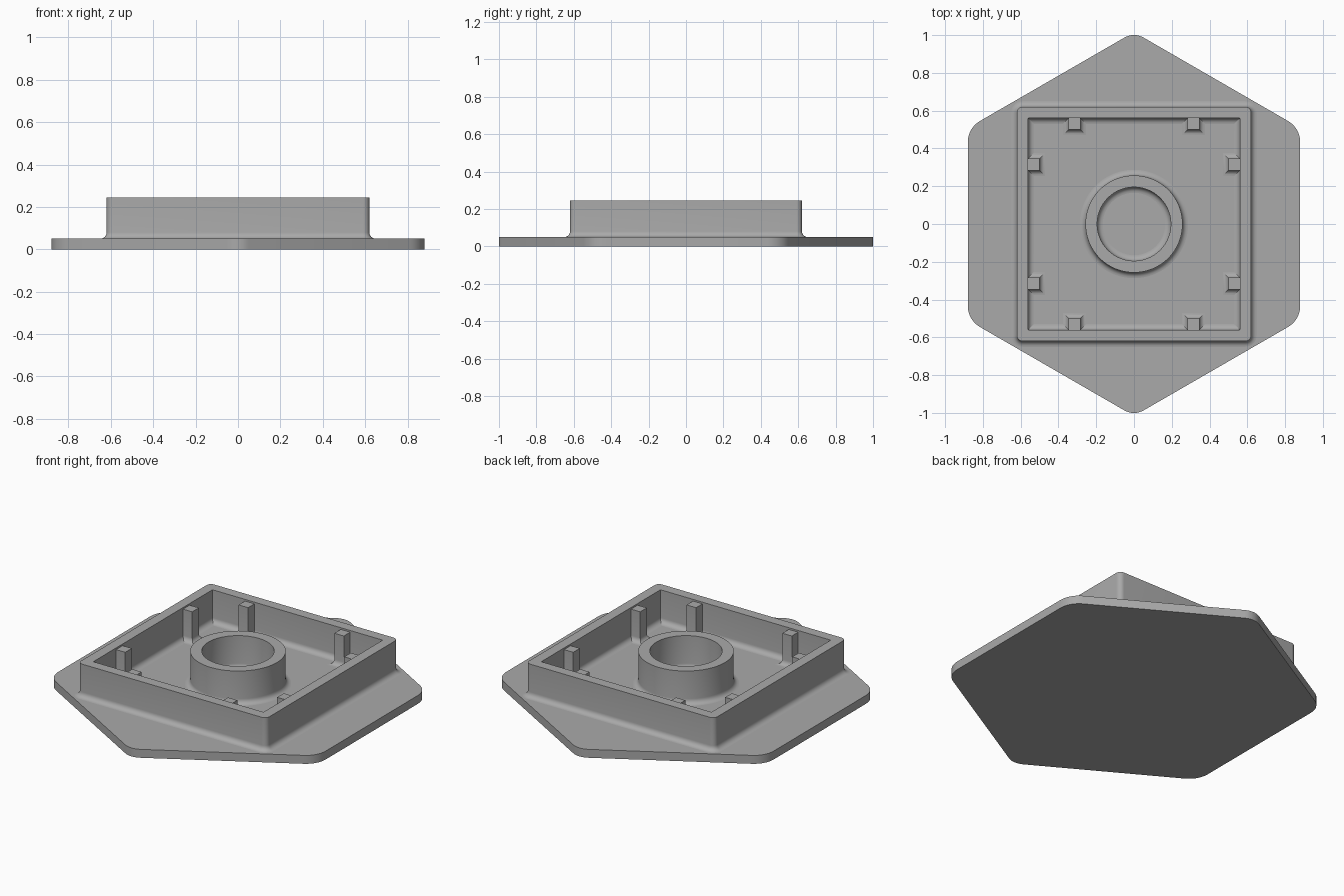
import bpy, math

if "Cube" in bpy.data.objects:
    bpy.data.objects.remove(bpy.data.objects["Cube"])

grey = bpy.data.materials.new("plain grey")
grey.diffuse_color = (0.4, 0.4, 0.4, 1)
grey.use_nodes = True
grey.node_tree.nodes["Principled BSDF"].inputs["Base Color"].default_value = grey.diffuse_color

FLOOR, TOP, FILLET = 0.05, 0.245, 0.03


def make(name, verts, faces):
    me = bpy.data.meshes.new(name)
    me.from_pydata(verts, [], faces)
    me.materials.append(grey)
    ob = bpy.data.objects.new(name, me)
    bpy.context.collection.objects.link(ob)
    bpy.ops.object.select_all(action='DESELECT')
    ob.select_set(True)
    bpy.context.view_layer.objects.active = ob
    bpy.ops.object.mode_set(mode='EDIT')
    bpy.ops.mesh.select_all(action='SELECT')
    bpy.ops.mesh.normals_make_consistent(inside=False)
    bpy.ops.object.mode_set(mode='OBJECT')
    bpy.ops.object.shade_smooth_by_angle(angle=math.radians(30))
    return ob


def loft(name, loops, closed):
    """Skin equal-length loops; closed joins last to first, otherwise caps the ends."""
    n, m = len(loops[0]), len(loops)
    verts = [p for loop in loops for p in loop]
    faces = []
    for i in range(m if closed else m - 1):
        a, b = i * n, (i + 1) % m * n
        faces += [(a + j, a + (j + 1) % n, b + (j + 1) % n, b + j) for j in range(n)]
    if not closed:
        faces += [tuple(range(n))[::-1], tuple(range((m - 1) * n, m * n))]
    return make(name, verts, faces)


def rounded_polygon(sides, apothem, start, radii, z, steps=8):
    """Regular polygon with an arc on each corner."""
    pts = []
    half = math.pi / sides
    for k in range(sides):
        r = radii[k % len(radii)]
        a = start + 2 * half * k
        d = (apothem - r) / math.cos(half)
        for s in range(steps + 1):
            t = a - half + 2 * half * s / steps
            pts.append((d * math.cos(a) + r * math.cos(t),
                        d * math.sin(a) + r * math.sin(t), z))
    return pts


def circle(r, z, n=96):
    return [(r * math.cos(2 * math.pi * i / n), r * math.sin(2 * math.pi * i / n), z)
            for i in range(n)]


def foot(steps=6):
    """Concave fillet as (outward offset, height), from the floor up."""
    return [(FILLET * (1 - math.sin(t)), FLOOR + FILLET * (1 - math.cos(t)))
            for t in (math.pi / 2 * i / steps for i in range(steps + 1))]


def wall_section(outer, inner):
    """Upright wall cross-section with a fillet on both feet: (distance, z)."""
    up = [(outer + o, z) for o, z in foot()]
    down = [(inner - o, z) for o, z in reversed(foot())]
    return ([(outer + FILLET, 0.04)] + up + [(outer, TOP), (inner, TOP)]
            + down + [(inner - FILLET, 0.04)])


# Hexagonal base plate with rounded corners
radii = [0.10, 0.13, 0.13]
loft("base_plate", [rounded_polygon(6, 0.88, math.pi / 2, radii, z)
                    for z in (0, FLOOR)], False)

# Square wall, rounded outside and sharp inside
loft("square_wall",
     [rounded_polygon(4, d, math.pi / 4, [max(0.001, d - 0.59)], z)
      for d, z in wall_section(0.62, 0.56)], True)

# Round boss in the middle
loft("center_ring", [circle(d, z) for d, z in wall_section(0.257, 0.195)], True)

# Two ribs on the inside of each wall, flared at the foot
rib_steps = [(FILLET, 0.04)] + foot() + [(0, 0.235)]
for k in range(4):
    c, s = round(math.cos(k * math.pi / 2)), round(math.sin(k * math.pi / 2))
    for v in (-0.315, 0.315):
        loops = []
        for o, z in rib_steps:
            rect = [(0.50 - o, v - 0.031 - o), (0.59, v - 0.031 - o),
                    (0.59, v + 0.031 + o), (0.50 - o, v + 0.031 + o)]
            loops.append([(c * x - s * y, s * x + c * y, z) for x, y in rect])
        loft("wall_rib", loops, False)
